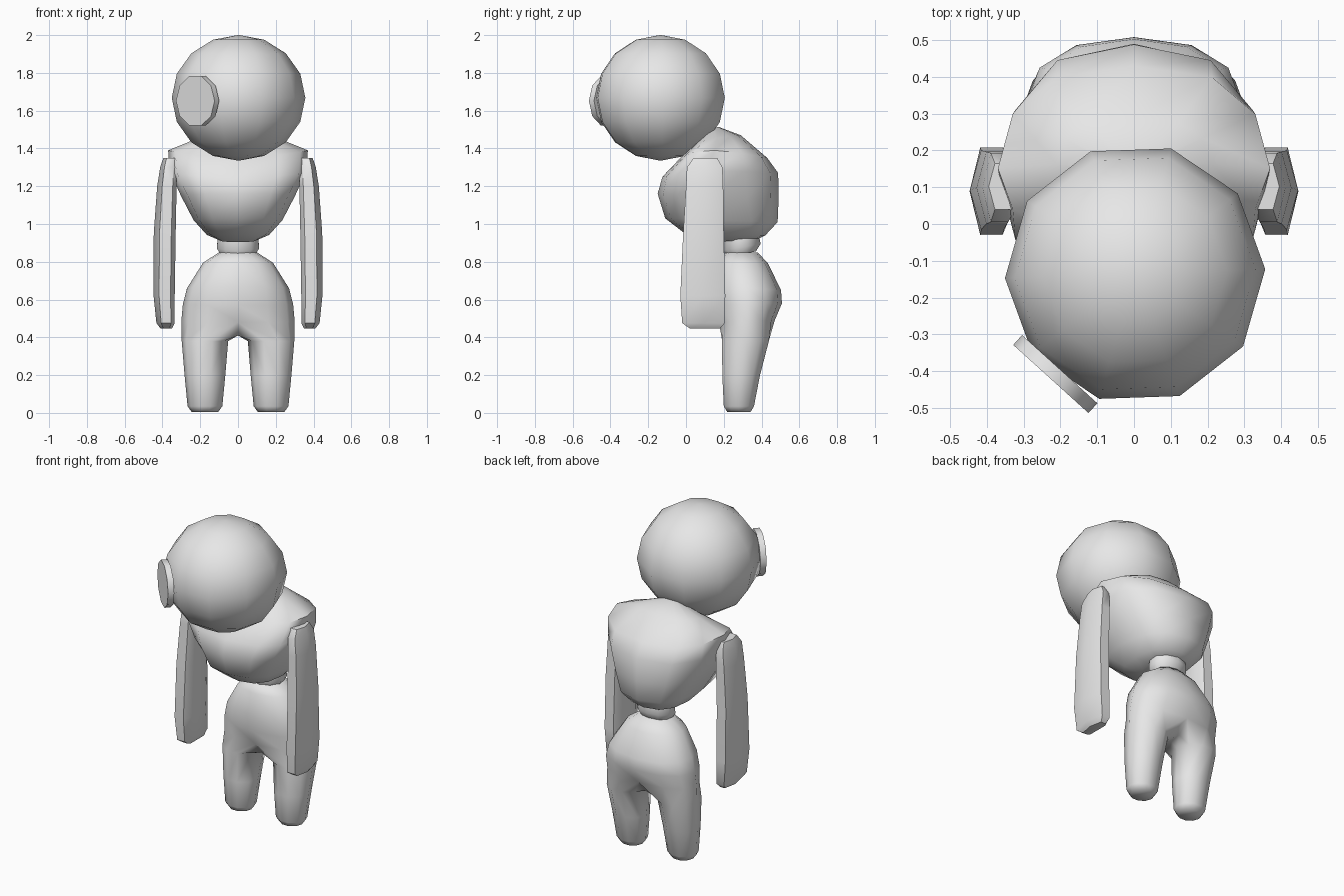
import bpy, bmesh, math
from mathutils import Matrix, Vector

if "Cube" in bpy.data.objects:
    bpy.data.objects.remove(bpy.data.objects["Cube"])

grey = bpy.data.materials.new("plain_grey")
grey.diffuse_color = (0.8, 0.8, 0.8, 1)
grey.use_nodes = True
grey.node_tree.nodes["Principled BSDF"].inputs["Base Color"].default_value = grey.diffuse_color


def finish(name, bm, angle=45):
    bmesh.ops.recalc_face_normals(bm, faces=bm.faces)
    me = bpy.data.meshes.new(name)
    bm.to_mesh(me)
    bm.free()
    ob = bpy.data.objects.new(name, me)
    bpy.context.collection.objects.link(ob)
    me.materials.append(grey)
    bpy.ops.object.select_all(action='DESELECT')
    bpy.context.view_layer.objects.active = ob
    ob.select_set(True)
    bpy.ops.object.shade_smooth_by_angle(angle=math.radians(angle))
    return ob


def ring(bm, fy, fz, by, bz, w, lift=0.0, shift=0.0, n=12, power=1.0):
    """Tilted oval from a front point to a back point, starting at the front.
    lift raises its sides, shift moves them forward."""
    out = []
    for k in range(n):
        a = 2 * math.pi * k / n
        s, c = math.sin(a), math.cos(a)
        x = w * math.copysign(abs(s) ** power, s)
        t = 0.5 - 0.5 * math.copysign(abs(c) ** power, c)
        side = abs(s) ** 3
        out.append(bm.verts.new((x, fy + (by - fy) * (t - shift * side),
                                 fz + (bz - fz) * t + lift * side)))
    return out


def bridge(bm, a, b):
    n = len(a)
    for i in range(n):
        j = (i + 1) % n
        bm.faces.new((a[i], a[j], b[j], b[i]))


def loft(bm, rings, caps=True):
    for a, b in zip(rings, rings[1:]):
        bridge(bm, a, b)
    if caps:
        bm.faces.new(rings[0])
        bm.faces.new(rings[-1])


# Head
bm = bmesh.new()
bmesh.ops.create_uvsphere(bm, u_segments=10, v_segments=8, radius=1, matrix=Matrix.Translation((0.003, -0.135, 1.668))
                          @ Matrix.Diagonal((0.354, 0.354, 0.333, 1)) @ Matrix.Rotation(math.radians(20), 4, 'Z'))
finish("head", bm, 60)

# Round eye disc on one side of the face
bm = bmesh.new()
normal = Vector((-0.67, -0.74, 0))
turn = normal.to_track_quat('Z', 'Y').to_matrix().to_4x4()
bmesh.ops.create_cone(bm, cap_ends=True, segments=10, radius1=0.138, radius2=0.138, depth=0.036,
                      matrix=Matrix.Translation((-0.214, -0.408, 1.652)) @ turn
                      @ Matrix.Rotation(math.radians(18), 4, 'Z'))
finish("eye_disc", bm, 45)

# Barrel chest with raised shoulders
bm = bmesh.new()
chest = [(.12, .905, .37, .915, .09, 0, 0), (.0, .945, .42, .94, .165, 0, 0), (-.11, 1.03, .485, 1.01, .235, 0, .03),
         (-.15, 1.16, .49, 1.13, .3, 0, .07), (-.125, 1.25, .488, 1.27, .362, .02, .12),
         (-.02, 1.36, .43, 1.35, .37, .035, .12), (.06, 1.44, .29, 1.47, .21, 0, .05),
         (.12, 1.505, .17, 1.515, .05, 0, 0)]
loft(bm, [ring(bm, *r, power=0.8) for r in chest])
finish("chest", bm, 60)

# Waist joint
bm = bmesh.new()
loft(bm, [ring(bm, *r, n=10) for r in
          [(.22, .825, .37, .855, .095), (.195, .86, .395, .895, .118), (.2, .93, .385, .945, .11)]])
finish("waist", bm)

# Hips that split into two legs
bm = bmesh.new()
hips = [(.21, .85, .38, .85, .1), (.17, .8, .435, .79, .185), (.15, .67, .503, .65, .27),
        (.15, .57, .508, .58, .292), (.175, .48, .47, .49, .3)]
rings = [ring(bm, *r, power=0.9) for r in hips]
loft(bm, rings, caps=False)
bm.faces.new(rings[0])
crotch = [bm.verts.new((0, y, .41)) for y in (.40, .32, .23)]
base = rings[-1]
for side in (1, -1):
    top = [base[(side * k) % 12] for k in range(7)] + crotch
    legs = [top]
    for y, z, rx, ry in [(.315, .38, .123, .13), (.292, .2, .108, .105), (.28, .035, .092, .084), (.28, .005, .07, .065)]:
        angles = [math.radians(36 * k - 18) for k in range(10)]
        legs.append([bm.verts.new((side * (.175 + rx * math.sin(a)), y - ry * math.cos(a), z)) for a in angles])
    loft(bm, legs, caps=False)
    bm.faces.new(legs[-1])
finish("hips_and_legs", bm, 60)

# Flat hanging arms, tops sunk into the shoulders: inner x, outer x, front y, back y, height
arm = [(.35, .41, .02, .18, .447), (.335, .432, -.02, .205, .475), (.335, .447, -.03, .208, .62),
       (.33, .446, -.015, .2, .95), (.325, .428, 0, .197, 1.2), (.325, .412, .005, .193, 1.3),
       (.33, .395, .04, .165, 1.35)]
for side, name in ((1, "right_arm"), (-1, "left_arm")):
    bm = bmesh.new()
    rows = []
    for xi, xo, yf, yb, z in arm:
        ym, d = (yf + yb) / 2, xo - xi
        pts = [(xo, ym), (xi + .74 * d, yb), (xi + .2 * d, yb), (xi, ym + .065),
               (xi, ym - .065), (xi + .2 * d, yf), (xi + .74 * d, yf)]
        rows.append([bm.verts.new((side * x, y, z)) for x, y in pts])
    loft(bm, rows)
    finish(name, bm, 45)
